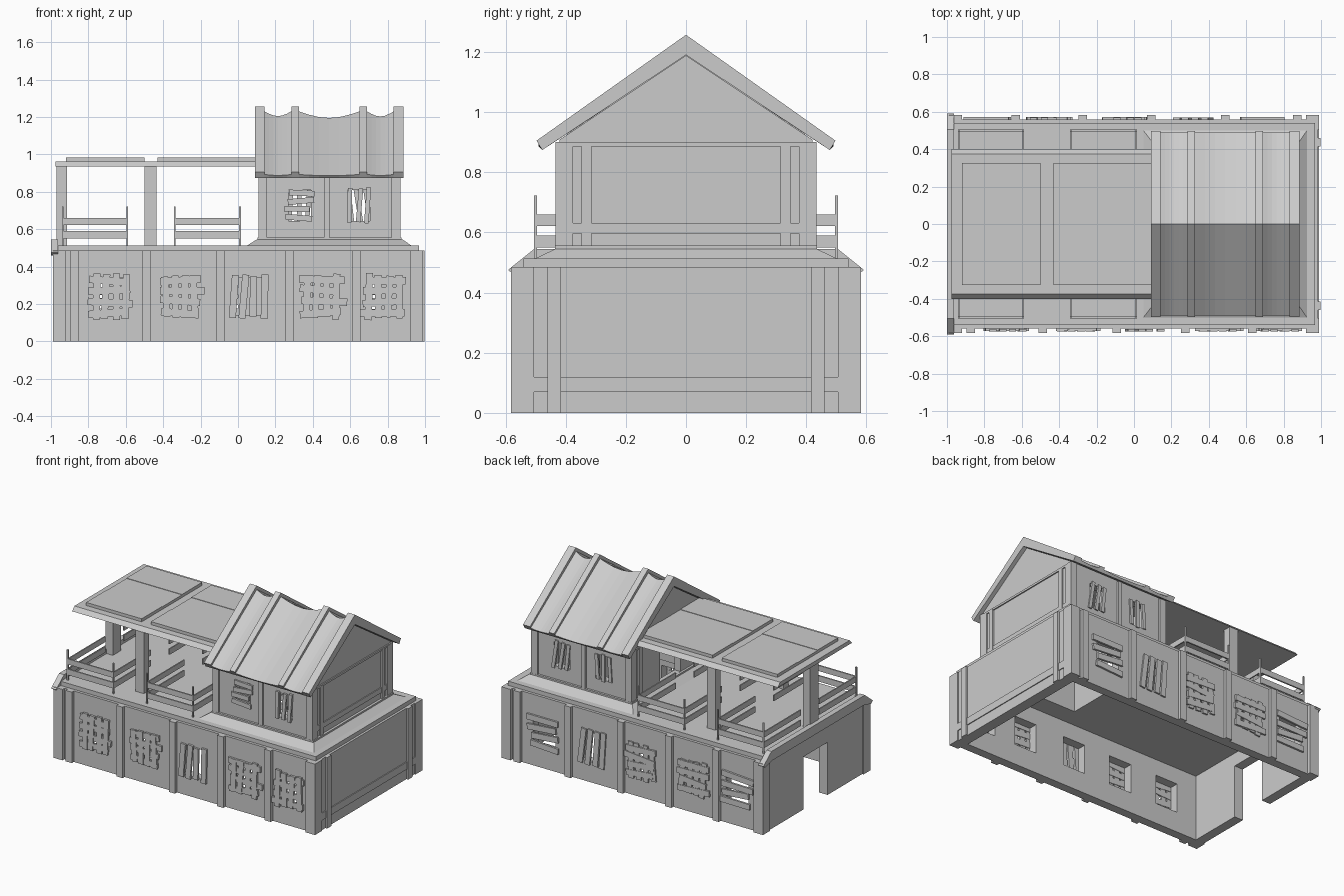
import bpy, bmesh, math, random
from mathutils import Matrix, Vector

if "Cube" in bpy.data.objects:
    bpy.data.objects.remove(bpy.data.objects["Cube"])

random.seed(4)


def finish(name, bm):
    bmesh.ops.recalc_face_normals(bm, faces=bm.faces)
    me = bpy.data.meshes.new(name)
    bm.to_mesh(me)
    bm.free()
    ob = bpy.data.objects.new(name, me)
    bpy.context.collection.objects.link(ob)
    return ob


def add_box(bm, x0, x1, y0, y1, z0, z1, tilt=0):
    c = Vector(((x0 + x1) / 2, (y0 + y1) / 2, (z0 + z1) / 2))
    m = (Matrix.Translation(c) @ Matrix.Rotation(tilt, 4, 'Y')
         @ Matrix.Diagonal((abs(x1 - x0), abs(y1 - y0), abs(z1 - z0), 1)))
    bmesh.ops.create_cube(bm, size=1, matrix=m)


def boxes(name, items):
    bm = bmesh.new()
    for b in items:
        add_box(bm, *b)
    return finish(name, bm)


def loft(name, sections):
    """Closed rings of points joined in order, capped at both ends."""
    bm = bmesh.new()
    rings = [[bm.verts.new(p) for p in s] for s in sections]
    n = len(rings[0])
    for a, b in zip(rings, rings[1:]):
        for i in range(n):
            j = (i + 1) % n
            bm.faces.new((a[i], a[j], b[j], b[i]))
    bm.faces.new(rings[0])
    bm.faces.new(rings[-1])
    return finish(name, bm)


def prism(name, pts, x0, x1):
    return loft(name, [[(x, y, z) for y, z in pts] for x in (x0, x1)])


def slab(name, lo, hi):
    """Tapered block; lo and hi are (x0, x1, half_y, z)."""
    return loft(name, [[(a, -h, z), (b, -h, z), (b, h, z), (a, h, z)]
                       for a, b, h, z in (lo, hi)])


def cut(ob, cutter):
    cutter.hide_render = True
    m = ob.modifiers.new("cut", 'BOOLEAN')
    m.operation = 'DIFFERENCE'
    m.solver = 'EXACT'
    m.object = cutter
    bpy.context.view_layer.objects.active = ob
    bpy.ops.object.modifier_apply(modifier=m.name)
    bpy.data.objects.remove(cutter)


def planks(name, cx, y, cz, w, h, style):
    """Loose boards nailed over a window: 0 crossed, 1 upright, 2 level."""
    items = []
    r = random.uniform
    if style != 1:
        for i in range(4):
            z = cz + h * (-0.37 + 0.25 * i) + r(-.006, .006)
            d = r(-.015, .015)
            l = w * r(.45, .56)
            items.append((cx + d - l, cx + d + l, y - .007, y + .007,
                          z - h * .085, z + h * .085, r(-.1, .1)))
    n = 4 if w > .2 else 3
    lean = r(-.18, .18) if style == 1 else r(-.06, .06)
    if style != 2:
        for i in range(n):
            x = cx + w * (-.36 + .72 * i / (n - 1)) + r(-.006, .006)
            l = h * r(.46, .55)
            items.append((x - w * .085, x + w * .085, y - .01, y + .004,
                          cz - l, cz + l, lean + r(-.05, .05)))
    boxes(name, items)


# Ground floor: hollow shell with windows and a left-hand doorway
win_x = (-.68, -.31, .06, .45, .78)
body = boxes("ground_walls", [(-.98, .983, -.56, .56, 0, .485)])
cut(body, boxes("cavity", [(-.915, .91, -.5, .5, -.1, .45)]))
holes = [(s * x - .085, s * x + .085, -s * .65, -s * .45, .14, .34)
         for s in (1, -1) for x in win_x]
holes.append((-1.1, -.88, -.13, .13, -.1, .36))
cut(body, boxes("openings", holes))

# Ground floor posts: the back repeats the front turned half round
for s, side in ((1, "front"), (-1, "back")):
    boxes(side + "_posts", [(s * x - .023, s * x + .023, -s * .54, -s * .582, 0, .485)
                            for x in (-.873, -.488, -.092, .273, .632)])
    for i, x in enumerate(win_x):
        planks(f"{side}_window_planks_{i}", s * x, -s * .566, .24, .22, .23,
               (0, 0, 1, 0, 0)[i] if s > 0 else (2, 1, 0, 0, 2)[i])
boxes("corner_posts", [(sx * .92, sx * .99, sy * .505, sy * .582, 0, .485)
                       for sx in (-1, 1) for sy in (-1, 1)])
boxes("end_wall_posts", [(.95, .997, s * .415, s * .46, 0, .485) for s in (-1, 1)])
boxes("end_wall_rail", [(.95, .989, -.51, .51, .07, .12)])

# Deck slab, sloped left trim and flared plinth, open below the house
stairwell = (.165, .815, -.37, .37, .3, .8)
deck = boxes("deck", [(-.972, .967, -.541, .541, .48, .514)])
prism("deck_end_trim", [(-.592, .475), (-.505, .545), (.505, .545), (.592, .475),
                        (.57, .46), (.5, .48), (-.5, .48), (-.57, .46)], -1, -.962)
plinth = slab("house_plinth", (.05, .925, .5, .514), (.1, .88, .435, .545))
sill = boxes("house_sill", [(.105, .875, -.435, .435, .54, .556)])

# Upper house: gabled hollow walls
house = prism("house_walls", [(-.42, .54), (.42, .54), (.42, .909), (0, 1.188), (-.42, .909)],
              .12, .858)
for part in (body, deck, plinth, sill):
    cut(part, boxes("stairwell", [stairwell]))
cut(house, boxes("house_cavity", [(.165, .815, -.37, .37, .5, .87)]))
hw = [(x - .06, x + .06, s * .33, s * .5, .645, .81) for x in (.33, .645) for s in (-1, 1)]
cut(house, boxes("house_openings", hw + [(0, .2, -.11, .11, .557, .82)]))
for s, side in ((-1, "front"), (1, "back")):
    boxes("house_" + side + "_posts", [(a, b, s * .4, s * .434, .55, .9) for a, b in
                                       ((.11, .155), (.46, .488), (.82, .868))])
    for i, x in enumerate((.33, .645)):
        planks(f"house_{side}_planks_{i}", x, s * .424, .728, .14, .18,
               2 if (i == 0 and s < 0) else 1)
    boxes("house_" + side + "_end_posts", [(x, x + .02, s * a, s * b, .55, .895)
                                           for x in (.11, .848) for a, b in
                                           ((.375, .434), (.315, .347))])
boxes("house_end_rail", [(.85, .864, -.4, .4, .597, .632)])
boxes("gable_beam", [(x, x + .02, -.434, .434, .885, .899) for x in (.112, .846)])

# Pitched roof: sagging sheet between raised ribs
ribs = ((.09, .142), (.285, .325), (.65, .69), (.832, .885))
sections = []
for (a, b), dip in zip(zip([r[1] for r in ribs], [r[0] for r in ribs[1:]]), (.025, .035, .027)):
    for k in range(7):
        t = k / 6
        g = dip * math.sin(math.pi * t)
        x = a + (b - a) * t
        sections.append([(x, -.49, .893 - g * .2), (x, 0, 1.23 - g), (x, .49, .893 - g * .2),
                         (x, .478, .874), (x, 0, 1.185), (x, -.478, .874)])
loft("roof_sheet", sections)
for i, (a, b) in enumerate(ribs):
    prism(f"roof_rib_{i}", [(-.497, .905), (0, 1.257), (.497, .905),
                            (.478, .874), (0, 1.19), (-.478, .874)], a, b)

# Flat canopy with raised planks on top
slab("canopy", (-.975, .125, .4, .935), (-.975, .125, .375, .962))
boxes("canopy_panels", [(a, b, y - .109, y + .109, .955, .983 - .003 * (y == 0))
                        for a, b in ((-.92, -.5), (-.43, .125)) for y in (-.218, 0, .218)])
boxes("canopy_posts", [(-.5, -.435, s * .34, s * .395, .51, .94) for s in (-1, 1)]
      + [(-.97, -.915, -.045, .045, .51, .94)])

# Balcony railings
bars, stakes = [], []
for s in (-1, 1):
    for x0, x1 in ((-.937, -.592), (-.338, .01)):
        for z0, z1 in ((.55, .59), (.622, .66)):
            bars.append((x0, x1, s * .494, s * .504, z0, z1))
            for x in (x0, x1):
                bars.append((x - .004, x + .004, s * .1, s * .5, z0, z1))
        for x in (x0, x1):
            stakes.append((x - .005, x + .005, s * .5 - .005, s * .5 + .005, .51, .722))
boxes("railing_bars", bars)
boxes("railing_stakes", stakes)
